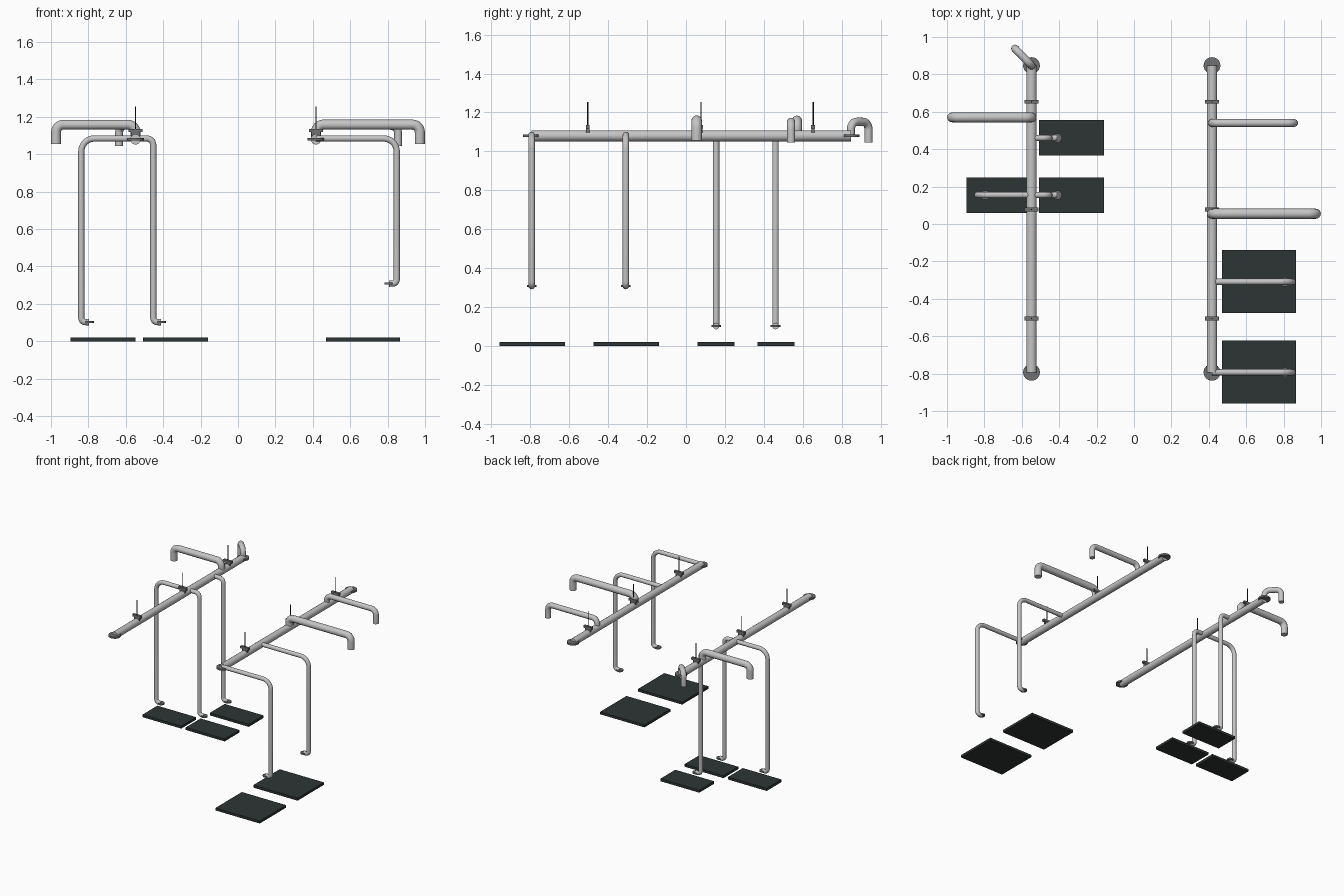
import bpy
from math import cos, sin, pi
from mathutils import Vector

cube = bpy.data.objects.get("Cube")
if cube:
    bpy.data.objects.remove(cube)


def material(name, rgb):
    m = bpy.data.materials.new(name)
    m.use_nodes = True
    m.diffuse_color = (*rgb, 1)
    bsdf = next(n for n in m.node_tree.nodes if n.type == 'BSDF_PRINCIPLED')
    bsdf.inputs["Base Color"].default_value = (*rgb, 1)
    return m


PIPE = material("pipe grey", (0.56, 0.56, 0.56))
METAL = material("dark grey metal", (0.16, 0.165, 0.17))
ROD = material("black rod", (0.02, 0.02, 0.02))
MAT = material("dark green grey mat", (0.026, 0.036, 0.034))


def finish(obj, name, mat, smooth=True):
    obj.name = obj.data.name = name
    obj.data.materials.clear()
    obj.data.materials.append(mat)
    if smooth:
        bpy.ops.object.shade_smooth_by_angle()
    return obj


def rounded(points, radii, steps=8):
    """Replace each right-angled inner corner of a path with a quadrant arc."""
    pts = [Vector(p) for p in points]
    out = [pts[0]]
    for a, b, c, r in zip(pts, pts[1:], pts[2:], radii):
        u, v = (a - b).normalized(), (c - b).normalized()
        centre = b + (u + v) * r
        for i in range(steps + 1):
            t = pi / 2 * i / steps
            out.append(centre - v * r * cos(t) - u * r * sin(t))
    out.append(pts[-1])
    return out


def pipe(name, points, radius, radii=()):
    curve = bpy.data.curves.new(name, 'CURVE')
    curve.dimensions = '3D'
    curve.bevel_depth = radius
    curve.bevel_resolution = 6
    curve.use_fill_caps = True
    path = rounded(points, radii)
    spline = curve.splines.new('POLY')
    spline.points.add(len(path) - 1)
    for p, co in zip(spline.points, path):
        p.co = (*co, 1)
    obj = bpy.data.objects.new(name, curve)
    bpy.context.collection.objects.link(obj)
    bpy.ops.object.select_all(action='DESELECT')
    obj.select_set(True)
    bpy.context.view_layer.objects.active = obj
    bpy.ops.object.convert(target='MESH')
    return finish(bpy.context.object, name, PIPE)


def disc(name, loc, radius, height, mat=METAL):
    bpy.ops.mesh.primitive_cylinder_add(vertices=24, radius=radius, depth=height, location=loc)
    return finish(bpy.context.object, name, mat)


def box(name, lo, hi, mat):
    lo, hi = Vector(lo), Vector(hi)
    bpy.ops.mesh.primitive_cube_add(size=1, location=(lo + hi) / 2)
    obj = bpy.context.object
    obj.scale = hi - lo
    bpy.ops.object.transform_apply(location=False, rotation=False)
    return finish(obj, name, mat, False)


AXIS_Z = 1.08
FRONT, BACK = -0.793, 0.847
X = {"right": -0.548, "left": 0.417}

# Main pipes with end flanges, hanger clamps and rods
for side, x in X.items():
    pipe(side + "_main_pipe", [(x, FRONT, AXIS_Z), (x, BACK, AXIS_Z)], 0.028)
    for end, y in (("front", FRONT), ("back", BACK)):
        disc(f"{side}_{end}_flange", (x, y, AXIS_Z), 0.045, 0.014)
    for i, y in enumerate((-0.505, 0.077, 0.653)):
        box(f"{side}_clamp_neck_{i}", (x - 0.024, y - 0.008, 1.09), (x + 0.024, y + 0.008, 1.12), METAL)
        box(f"{side}_clamp_{i}", (x - 0.037, y - 0.01, 1.118), (x + 0.037, y + 0.01, 1.136), METAL)
        disc(f"{side}_hanger_rod_{i}", (x, y, 1.193), 0.0035, 0.124, ROD)


# Overhead outlets: rise from the main pipe, run sideways and turn down
def outlet(name, start, end, z, bottom, r):
    (x0, y0), (x1, y1) = start, end
    b = 0.04
    pipe(name, [(x0, y0, AXIS_Z), (x0, y0, z), (x1, y1, z), (x1, y1, bottom)], r, (b, b))


outlet("right_outlet", (X["right"], 0.57), (-0.973, 0.57), 1.158, 1.055, 0.026)
outlet("left_large_outlet", (X["left"], 0.055), (0.972, 0.055), 1.158, 1.055, 0.027)
outlet("left_small_outlet", (X["left"], 0.54), (0.856, 0.54), 1.152, 1.045, 0.021)
outlet("back_outlet", (X["right"], BACK), (-0.636, 0.938), 1.152, 1.045, 0.021)


# Long drops: branch off the main pipe, go down and end in a flanged spout
def drop(name, x0, x1, y, bottom, turn, bend):
    tip = x1 + turn * 0.042
    z = 1.084
    pipe(name, [(x0, y, z), (x1, y, z), (x1, y, bottom), (tip, y, bottom)], 0.0165, (bend, 0.024))
    disc(name + "_flange", (tip, y, bottom), 0.025, 0.011)


drop("left_drop_front", X["left"], 0.849, FRONT, 0.308, -1, 0.07)
drop("left_drop_back", X["left"], 0.849, -0.309, 0.308, -1, 0.07)
drop("right_drop_outer", X["right"], -0.838, 0.155, 0.102, 1, 0.07)
drop("right_drop_inner", X["right"], -0.453, 0.155, 0.102, 1, 0.035)
drop("right_drop_back", X["right"], -0.453, 0.46, 0.102, 1, 0.035)

# Floor mats
for name, x0, x1, y0, y1 in (
        ("left_front_mat", 0.47, 0.866, -0.959, -0.622),
        ("left_back_mat", 0.47, 0.866, -0.476, -0.14),
        ("right_outer_mat", -0.896, -0.549, 0.059, 0.249),
        ("right_inner_mat", -0.509, -0.161, 0.059, 0.249),
        ("right_back_mat", -0.509, -0.161, 0.367, 0.557)):
    box(name, (x0, y0, 0), (x1, y1, 0.02), MAT)
